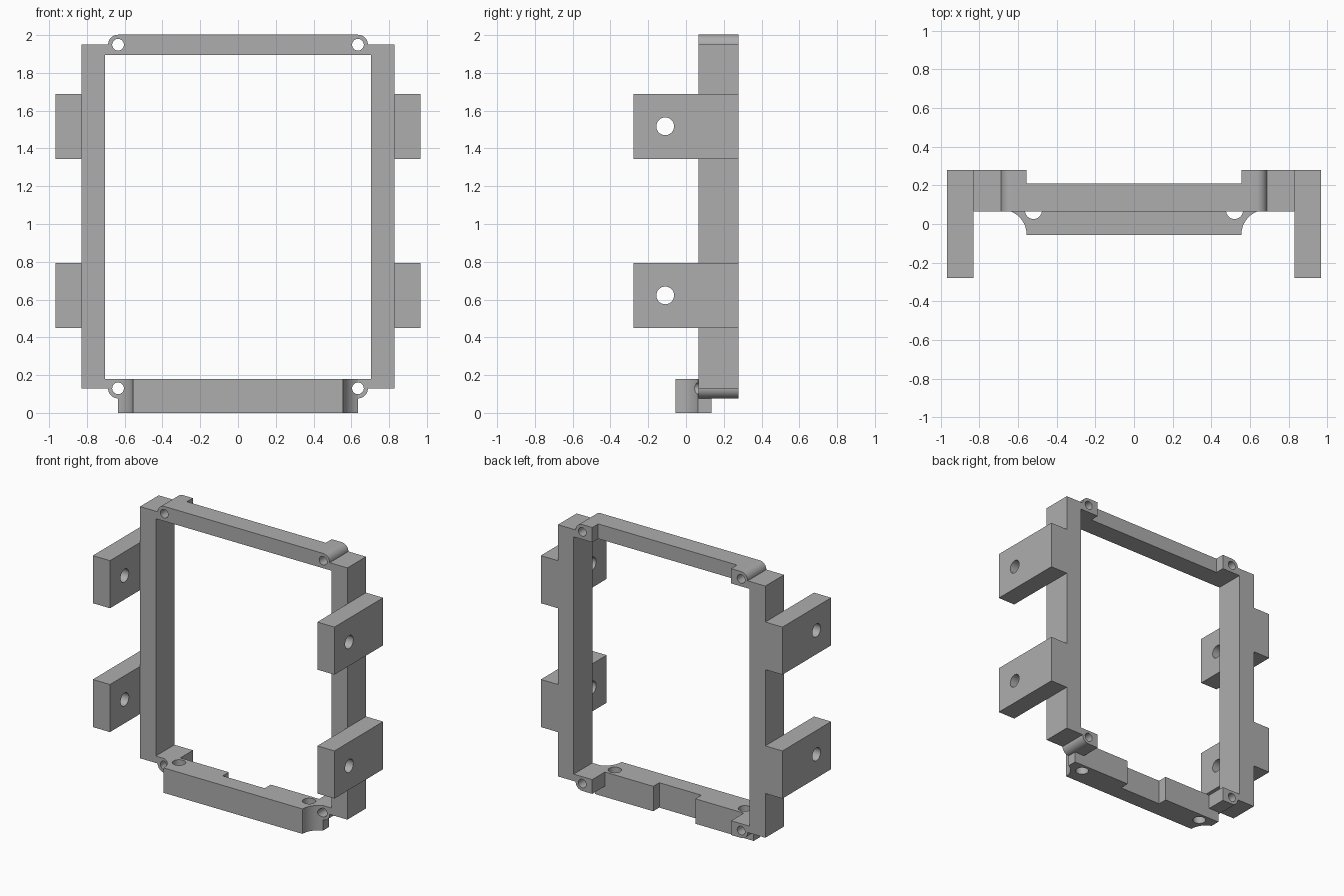
import bpy, bmesh
from math import sin, cos, radians

cube = bpy.data.objects.get("Cube")
if cube:
    bpy.data.objects.remove(cube, do_unlink=True)

grey = bpy.data.materials.new("mid grey")
grey.use_nodes = True
tone = (0.42, 0.42, 0.42, 1)
grey.diffuse_color = tone
grey.node_tree.nodes["Principled BSDF"].inputs["Base Color"].default_value = tone

# Shared depths and heights
FRONT, BACK = 0.065, 0.278
INNER, OUTER = 0.703, 0.829
LOW, HIGH = 0.13, 1.949
BOSS_X, BOSS_R, BOSS_IN = 0.635, 0.053, 0.555


def arc(cx, cy, r, start, end, steps=12):
    angles = [radians(start + (end - start) * i / steps) for i in range(steps + 1)]
    return [(cx + r * cos(a), cy + r * sin(a)) for a in angles]


def circle(cx, cy, r):
    return arc(cx, cy, r, 0, 360, 32)[:-1]


def rect(u0, u1, v0, v1):
    return [(u0, v0), (u1, v0), (u1, v1), (u0, v1)]


def prism(name, outline, axis, lo, hi):
    """Extrude a closed 2D outline along an axis."""
    place = {"X": lambda u, v, w: (w, u, v),
             "Y": lambda u, v, w: (u, w, v),
             "Z": lambda u, v, w: (u, v, w)}[axis]
    bm = bmesh.new()
    face = bm.faces.new([bm.verts.new(place(u, v, lo)) for u, v in outline])
    ext = bmesh.ops.extrude_face_region(bm, geom=[face], use_keep_orig=True)
    step = place(0, 0, hi - lo)
    bmesh.ops.translate(bm, vec=step,
                        verts=[g for g in ext["geom"] if isinstance(g, bmesh.types.BMVert)])
    bmesh.ops.recalc_face_normals(bm, faces=bm.faces)
    mesh = bpy.data.meshes.new(name)
    bm.to_mesh(mesh)
    bm.free()
    mesh.materials.append(grey)
    obj = bpy.data.objects.new(name, mesh)
    bpy.context.collection.objects.link(obj)
    return obj


def finish(obj, holes=(), mirror=False):
    """Drill the holes, mirror across x, and shade."""
    cutters = [prism("hole_cutter", *h) for h in holes]
    for c in cutters:
        mod = obj.modifiers.new("drill", "BOOLEAN")
        mod.operation, mod.solver, mod.object = "DIFFERENCE", "EXACT", c
    if mirror:
        obj.modifiers.new("mirror", "MIRROR").use_mirror_merge = False
    bpy.ops.object.select_all(action="DESELECT")
    obj.select_set(True)
    bpy.context.view_layer.objects.active = obj
    for mod in list(obj.modifiers):
        bpy.ops.object.modifier_apply(modifier=mod.name)
    for c in cutters:
        bpy.data.objects.remove(c, do_unlink=True)
    bpy.ops.object.shade_smooth_by_angle(angle=radians(30))


def screw_hole(side, z):
    return (circle(side * BOSS_X, z, 0.031), "Y", -0.4, 0.4)


def bar_hole(side):
    return (circle(side * 0.52, 0.07, 0.044), "Z", -0.1, 0.3)


# Side uprights
finish(prism("uprights", rect(INNER, OUTER, LOW, HIGH), "Y", FRONT, BACK), mirror=True)

# Mounting tabs with a cross hole
for label, z in (("lower", 0.622), ("upper", 1.517)):
    tab = prism(label + "_tabs", rect(-0.278, BACK, z - 0.172, z + 0.172), "X", OUTER, 0.966)
    finish(tab, [(circle(-0.11, z, 0.047), "X", 0.7, 1.1)], mirror=True)

# Corner bosses, rounded on the outer corner
top = ([(BOSS_IN, 1.895), (INNER, 1.895), (INNER, HIGH)]
       + arc(BOSS_X, HIGH, BOSS_R, 0, 90) + [(BOSS_IN, HIGH + BOSS_R)])
finish(prism("upper_bosses", top, "Y", FRONT, BACK), [screw_hole(1, HIGH)], mirror=True)
bottom = ([(BOSS_IN, 0.18), (INNER, 0.18), (INNER, LOW)]
          + arc(BOSS_X, LOW, BOSS_R, 0, -90) + [(BOSS_IN, LOW - BOSS_R)])
finish(prism("lower_bosses", bottom, "Y", FRONT, BACK),
       [screw_hole(1, LOW), bar_hole(1)], mirror=True)

# Top rail
finish(prism("top_rail", rect(-BOSS_IN, BOSS_IN, 1.895, HIGH + BOSS_R), "Y", FRONT, 0.21))

# Bottom rail: notched back, scooped front corners
half = ([(0.168, FRONT), (0.168, 0.134), (BOSS_X, 0.134)]
        + arc(0.685, -0.056, 0.13, 112.6, 180))
rail = prism("bottom_rail", half + [(-x, y) for x, y in reversed(half)], "Z", 0, 0.18)
finish(rail, [f for s in (-1, 1) for f in (screw_hole(s, LOW), bar_hole(s))])
